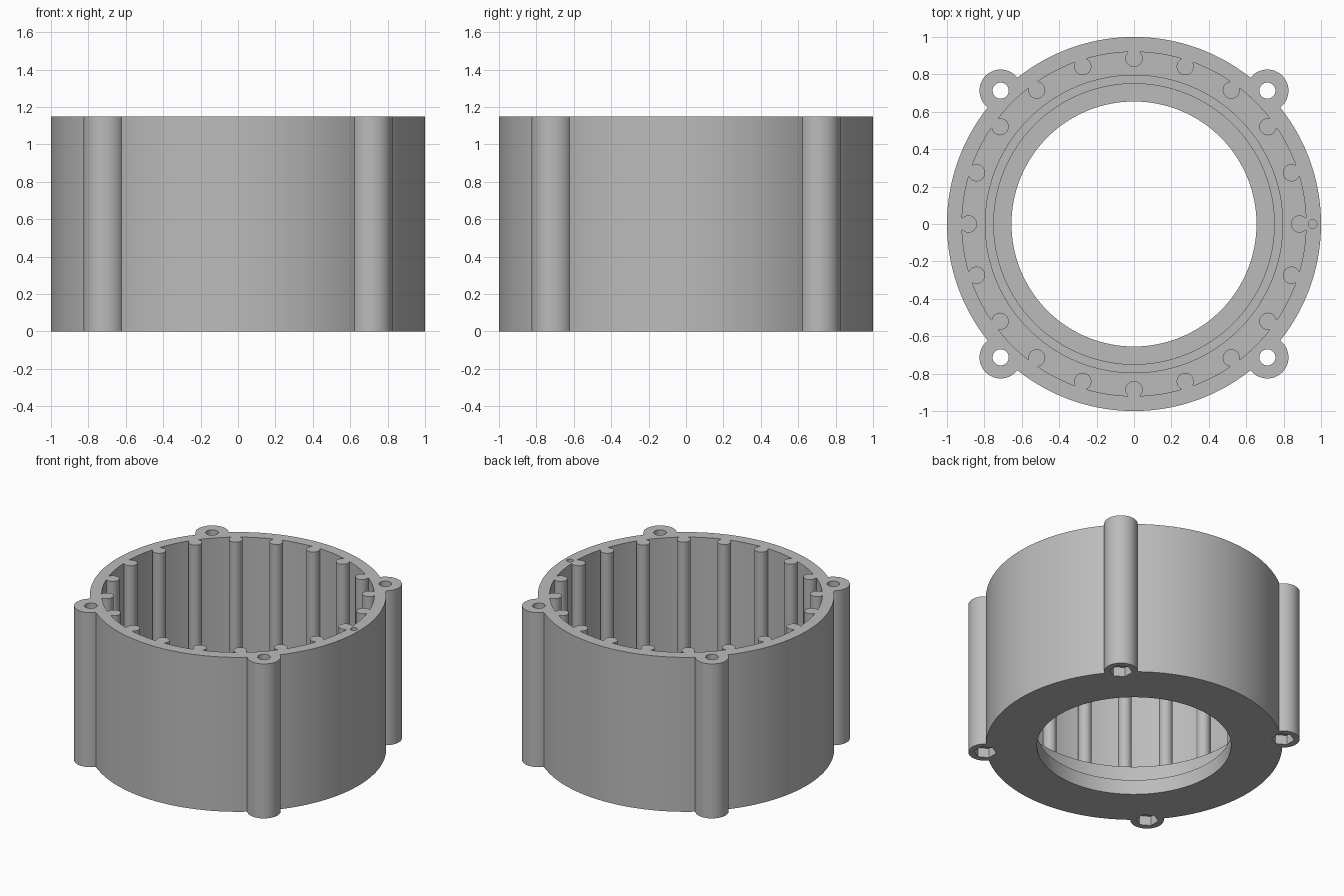
import bpy, bmesh, math
from mathutils import Matrix, Vector

cube = bpy.data.objects.get("Cube")
if cube:
    bpy.data.objects.remove(cube, do_unlink=True)

HEIGHT = 1.15
CORNERS = [(x, y) for x in (-0.713, 0.713) for y in (-0.713, 0.713)]

grey = bpy.data.materials.new("plain_grey")
grey.use_nodes = True
grey.diffuse_color = (0.5, 0.5, 0.5, 1)
grey.node_tree.nodes["Principled BSDF"].inputs["Base Color"].default_value = (0.5, 0.5, 0.5, 1)


def make_object(name, bm):
    bmesh.ops.recalc_face_normals(bm, faces=bm.faces[:])
    mesh = bpy.data.meshes.new(name)
    bm.to_mesh(mesh)
    bm.free()
    mesh.materials.append(grey)
    ob = bpy.data.objects.new(name, mesh)
    bpy.context.scene.collection.objects.link(ob)
    return ob


def prisms(name, centres, radius, z0, z1, sides, turn=0.0):
    """Upright prisms of one size at several centres, as one object."""
    bm = bmesh.new()
    for x, y in centres:
        place = Matrix.Translation((x, y, (z0 + z1) / 2)) @ Matrix.Rotation(turn, 4, 'Z')
        bmesh.ops.create_cone(bm, cap_ends=True, segments=sides, radius1=radius,
                              radius2=radius, depth=z1 - z0, matrix=place)
    return make_object(name, bm)


def lathe(name, profile, sides):
    """Closed solid turned around z from (radius, height) points."""
    bm = bmesh.new()
    rings = []
    for r, z in profile:
        rings.append([bm.verts.new((r * math.cos(a), r * math.sin(a), z))
                      for a in (math.tau * i / sides for i in range(sides))])
    for low, high in zip(rings, rings[1:]):
        for i in range(sides):
            j = (i + 1) % sides
            bm.faces.new((low[i], low[j], high[j], high[i]))
    bm.faces.new(rings[0][::-1])
    bm.faces.new(rings[-1])
    return make_object(name, bm)


def combine(target, tool, operation):
    mod = target.modifiers.new(tool.name, 'BOOLEAN')
    mod.operation = operation
    mod.solver = 'EXACT'
    mod.object = tool
    bpy.context.view_layer.objects.active = target
    bpy.ops.object.modifier_apply(modifier=mod.name)
    bpy.data.objects.remove(tool, do_unlink=True)


# Outer drum with four full-height screw bosses
housing = prisms("housing", [(0, 0)], 1.0, 0, HEIGHT, 192)
for corner in CORNERS:
    combine(housing, prisms("boss", [corner], 0.113, 0, HEIGHT, 48), 'UNION')

# Stepped cavity: lower opening, relief, bearing seat, main bore
cavity = lathe("cavity", [(0.655, -0.2), (0.655, 0.11), (0.75, 0.11), (0.75, 0.122),
                          (0.795, 0.122), (0.795, 0.295), (0.92, 0.295),
                          (0.92, HEIGHT + 0.2)], 160)
combine(housing, cavity, 'DIFFERENCE')

# Round ribs around the main bore
ribs = [(0.885 * math.cos(a), 0.885 * math.sin(a))
        for a in (math.tau * i / 20 for i in range(20))]
combine(housing, prisms("ribs", ribs, 0.046, 0.2, HEIGHT, 24), 'UNION')

# Screw holes, hexagonal nut pockets and a small locating hole
combine(housing, prisms("screw_holes", CORNERS, 0.043, -0.2, HEIGHT + 0.2, 32), 'DIFFERENCE')
combine(housing, prisms("nut_pockets", CORNERS, 0.077, -0.2, 0.07, 6), 'DIFFERENCE')
combine(housing, prisms("locating_hole", [(0.955, 0)], 0.023, 0.9, HEIGHT + 0.2, 24), 'DIFFERENCE')

# Smooth round walls, crisp edges
for ob in bpy.context.selected_objects:
    ob.select_set(False)
housing.select_set(True)
bpy.context.view_layer.objects.active = housing
bpy.ops.object.shade_smooth_by_angle(angle=math.radians(30))
